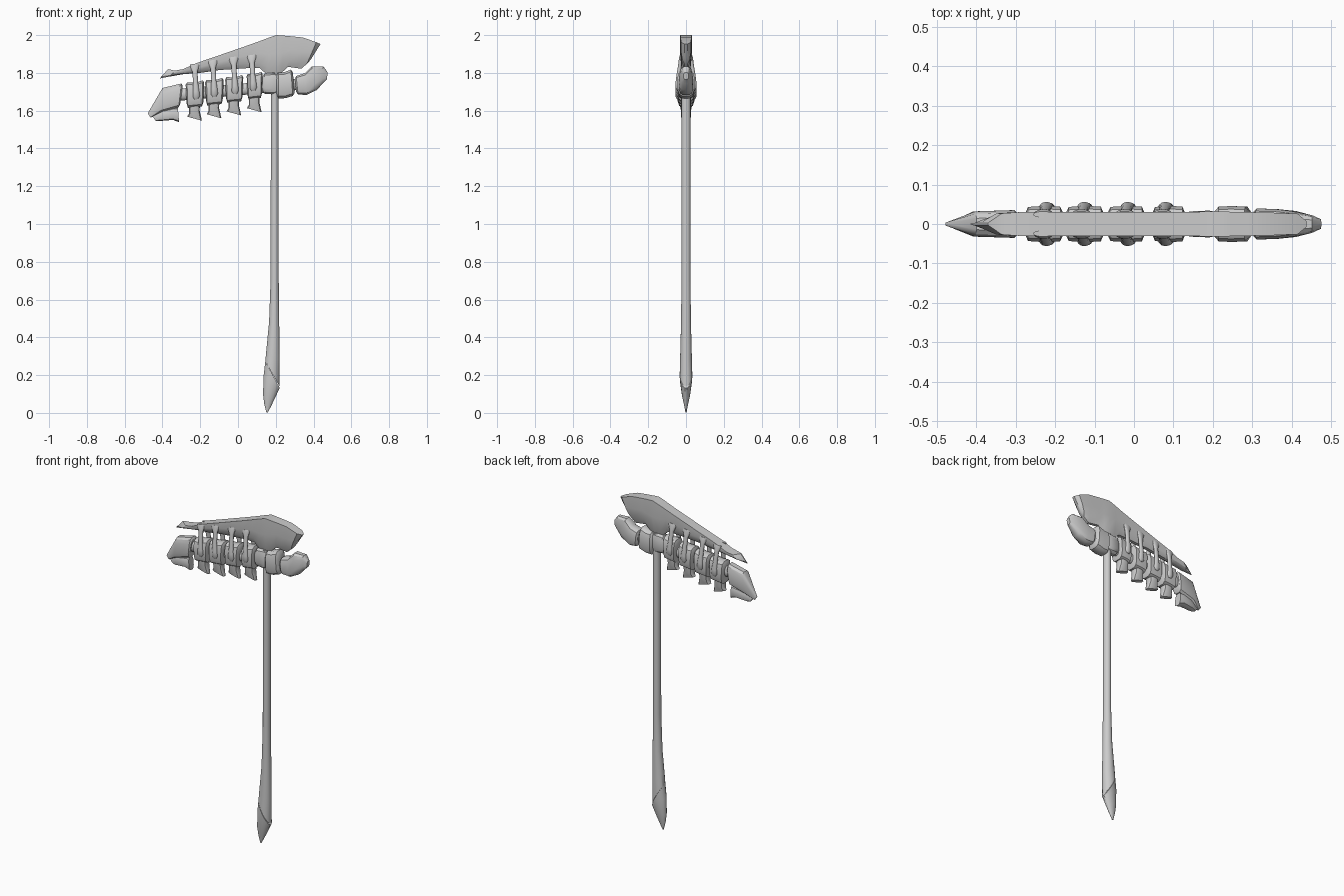
import bpy, bmesh, math
from mathutils import Vector


def ngon(n, p=1.0):
    """Unit cross-section: (along, across); p < 1 makes it boxier."""
    f = lambda t: math.copysign(abs(t) ** p, t)
    return [(f(math.cos(math.tau * (i + .5) / n)), f(math.sin(math.tau * (i + .5) / n))) for i in range(n)]


ROUND = ngon(16)
BOXY = [(a / .95, b / .95) for a, b in ngon(12, .6)]
# flat back, upright cheeks, narrowed lower edge
BLADE = [(1, -1), (1, 1), (.1, 1), (-.6, .75), (-1, .3), (-1, -.3), (-.6, -.75), (.1, -1)]


def loft(name, stations, section, angle=35, bevel=0, y=None):
    """Skin sections; each station is (x1, z1, x2, z2, half width) seen from the front."""
    bm = bmesh.new()
    rings = []
    for k, (x1, z1, x2, z2, w) in enumerate(stations):
        c = Vector(((x1 + x2) / 2, y[k] if y else 0, (z1 + z2) / 2))
        h = Vector(((x1 - x2) / 2, 0, (z1 - z2) / 2))
        rings.append([bm.verts.new(c + h * a + Vector((0, w * b, 0))) for a, b in section])
    n = len(section)
    for r, s in zip(rings, rings[1:]):
        for i in range(n):
            bm.faces.new((r[i], r[(i + 1) % n], s[(i + 1) % n], s[i]))
    bm.faces.new(rings[0][::-1])
    bm.faces.new(rings[-1])
    bmesh.ops.recalc_face_normals(bm, faces=bm.faces)
    me = bpy.data.meshes.new(name)
    bm.to_mesh(me)
    bm.free()
    ob = bpy.data.objects.new(name, me)
    bpy.context.collection.objects.link(ob)
    if bevel:
        m = ob.modifiers.new("bevel", 'BEVEL')
        m.width, m.segments, m.limit_method = bevel, 2, 'ANGLE'
    bpy.ops.object.select_all(action='DESELECT')
    bpy.context.view_layer.objects.active = ob
    ob.select_set(True)
    bpy.ops.object.shade_smooth_by_angle(angle=math.radians(angle))
    return ob


# Shaft flaring toward an obliquely cut lower end
loft("shaft", [
    (.216, 1.80, .174, 1.80, .024), (.216, .70, .172, .70, .024),
    (.219, .45, .164, .48, .027), (.221, .28, .150, .34, .031),
    (.220, .14, .144, .275, .033)], ROUND)

# Pointed cap on the lower end
loft("shaft_tip", [
    (.222, .13, .144, .275, .034), (.219, .125, .135, .20, .031),
    (.197, .08, .132, .10, .021), (.178, .04, .138, .05, .011),
    (.158, .003, .150, .003, .003)], ROUND)

# Long upper blade with a sharp tail and a wedge nose
loft("upper_blade", [
    (-.370, 1.820, -.415, 1.770, .003), (-.335, 1.812, -.365, 1.780, .027),
    (-.290, 1.820, -.290, 1.793, .030), (-.220, 1.852, -.200, 1.800, .030),
    (-.100, 1.893, -.100, 1.815, .030), (.050, 1.945, .050, 1.825, .030),
    (.120, 1.970, .115, 1.825, .030), (.165, 1.987, .155, 1.790, .031),
    (.204, 2.000, .200, 1.782, .032), (.245, 1.997, .230, 1.800, .031),
    (.290, 1.993, .265, 1.832, .030), (.345, 1.987, .335, 1.822, .029),
    (.415, 1.962, .365, 1.848, .026), (.437, 1.953, .385, 1.870, .008)],
    BLADE, 30)

# Core running through the row of segments
loft("spine_core", [
    (-.33, 1.715, -.33, 1.65, .022), (.33, 1.77, .33, 1.71, .022)], ROUND)

# Four matching segments, each with a lower fin and a pair of side struts
for i, (x, z, s) in enumerate([(.088, 1.735, .042), (-.020, 1.718, .048),
                               (-.125, 1.703, .049), (-.228, 1.690, .049)]):
    body = [(-1, .045, -.050, .028), (-.85, .058, -.074, .042), (-.2, .056, -.070, .044),
            (.3, .060, -.068, .044), (.85, .068, -.066, .043), (1, .056, -.045, .028)]
    loft(f"segment_{i+1}", [(x + d * s, z + t, x + d * s * .9, z + b, w) for d, t, b, w in body], BOXY)
    loft(f"lower_fin_{i+1}", [
        (x + .026, z - .05, x - .030, z - .06, .028),
        (x + .024, z - .09, x - .030, z - .105, .024),
        (x + .036, z - .143, x - .040, z - .122, .014)], BOXY)
    tx, tz = [(.072, 1.895), (-.024, 1.885), (-.134, 1.868), (-.230, 1.848)][i]
    drop = tz - (z - .03)
    for side, label in ((1, "back"), (-1, "front")):
        strut = [(0, .026, .008, .024), (.07, .024, .010, .027), (.22, .014, .010, .030),
                 (.55, .013, .011, .039), (.78, .017, .012, .044), (.92, .019, .011, .044),
                 (1, .010, .006, .042)]
        loft(f"strut_{label}_{i+1}",
             [(tx + .010 * f + a, tz - drop * f + a * .15, tx + .010 * f - a, tz - drop * f - a * .15, w)
              for f, a, w, _ in strut], ROUND, y=[side * v[3] for v in strut])

# Collar gripping the shaft and the block beside it
loft("shaft_collar", [
    (.128, 1.775, .130, 1.705, .024), (.140, 1.795, .142, 1.690, .031),
    (.190, 1.800, .192, 1.688, .033), (.214, 1.790, .214, 1.70, .028)], BOXY)
loft("nose_block", [
    (.203, 1.785, .205, 1.685, .030), (.215, 1.800, .215, 1.667, .043),
    (.245, 1.802, .250, 1.668, .044), (.280, 1.815, .290, 1.680, .043),
    (.291, 1.800, .299, 1.695, .030)], BOXY)

# Rounded nose at the right end
loft("nose", [
    (.302, 1.765, .308, 1.700, .030), (.308, 1.782, .318, 1.688, .038),
    (.355, 1.797, .362, 1.684, .037), (.390, 1.832, .418, 1.712, .032),
    (.452, 1.832, .448, 1.745, .022), (.475, 1.802, .470, 1.765, .012)], BOXY)

# Wedge tail at the left end with its own fin
loft("tail", [
    (-.293, 1.730, -.306, 1.635, .027), (-.300, 1.742, -.314, 1.620, .034),
    (-.400, 1.718, -.410, 1.592, .031), (-.478, 1.585, -.462, 1.563, .005)], BOXY)
loft("tail_fin", [
    (-.318, 1.615, -.312, 1.540, .022), (-.345, 1.612, -.345, 1.552, .026),
    (-.400, 1.600, -.415, 1.546, .020), (-.455, 1.572, -.435, 1.546, .006)], BOXY)
